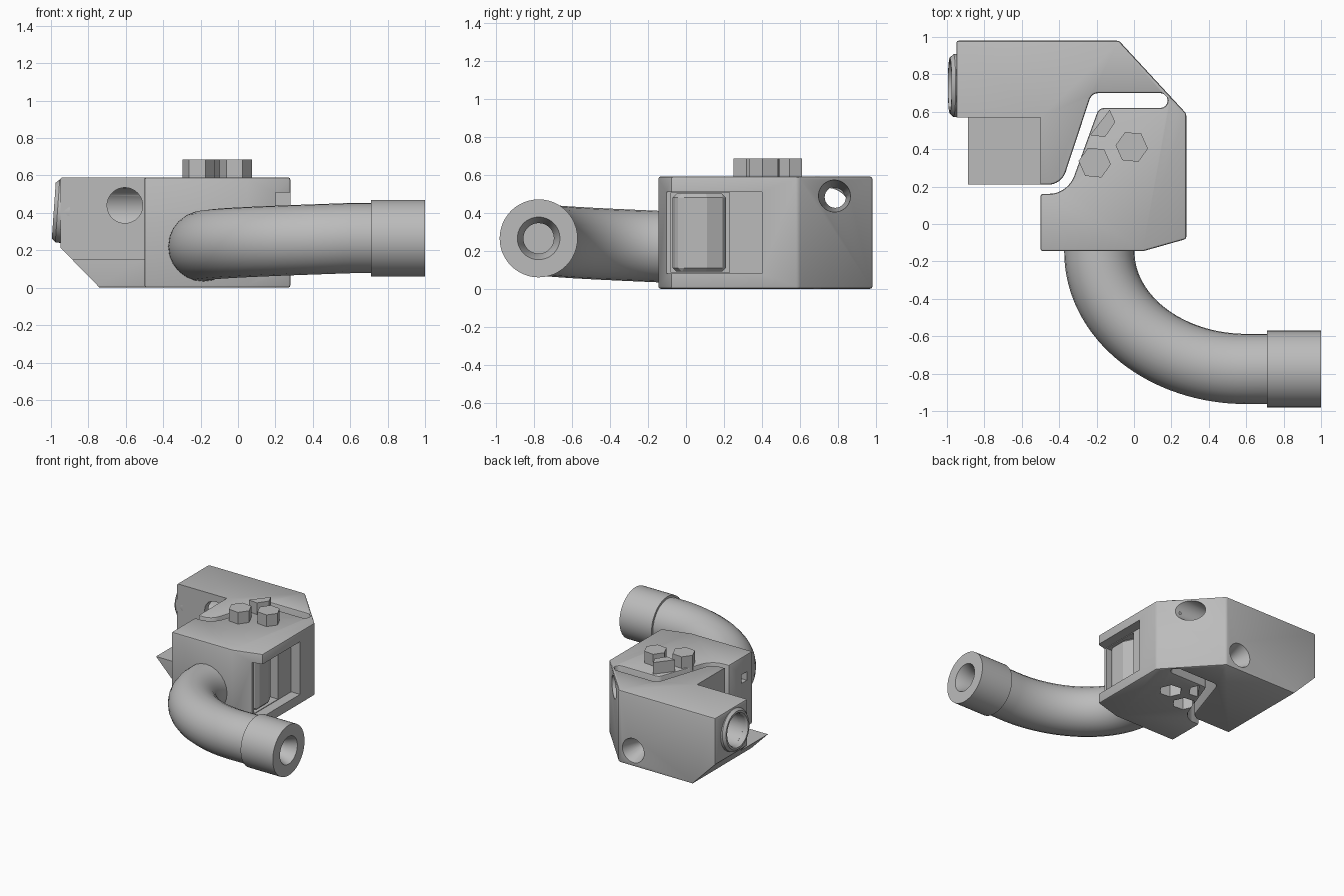
import bpy, bmesh, math
from mathutils import Vector, Matrix

if "Cube" in bpy.data.objects:
    bpy.data.objects.remove(bpy.data.objects["Cube"], do_unlink=True)

grey = bpy.data.materials.new("plain_grey")
grey.use_nodes = True
grey.diffuse_color = (0.5, 0.5, 0.5, 1)
grey.node_tree.nodes["Principled BSDF"].inputs["Base Color"].default_value = (0.5, 0.5, 0.5, 1)


def finish(name, bm):
    bmesh.ops.recalc_face_normals(bm, faces=bm.faces)
    mesh = bpy.data.meshes.new(name)
    bm.to_mesh(mesh)
    bm.free()
    mesh.materials.append(grey)
    ob = bpy.data.objects.new(name, mesh)
    bpy.context.collection.objects.link(ob)
    return ob


def activate(ob):
    bpy.ops.object.select_all(action='DESELECT')
    ob.select_set(True)
    bpy.context.view_layer.objects.active = ob


def smooth(ob):
    activate(ob)
    bpy.ops.object.shade_smooth_by_angle(angle=math.radians(30))


def prism(name, outline, z0, z1):
    bm = bmesh.new()
    face = bm.faces.new([bm.verts.new((x, y, z0)) for x, y in outline])
    top = bmesh.ops.extrude_face_region(bm, geom=[face])["geom"]
    bmesh.ops.translate(bm, verts=[v for v in top if isinstance(v, bmesh.types.BMVert)],
                        vec=(0, 0, z1 - z0))
    return finish(name, bm)


def box(name, lo, hi):
    return prism(name, [(lo[0], lo[1]), (hi[0], lo[1]), (hi[0], hi[1]), (lo[0], hi[1])], lo[2], hi[2])


def cone(name, a, b, ra, rb, sides=40):
    a, b = Vector(a), Vector(b)
    bm = bmesh.new()
    turn = (b - a).to_track_quat('Z', 'Y').to_matrix().to_4x4()
    bmesh.ops.create_cone(bm, cap_ends=True, segments=sides, radius1=ra, radius2=rb,
                          depth=(b - a).length, matrix=Matrix.Translation((a + b) / 2) @ turn)
    return finish(name, bm)


def lathe_x(name, profile, centre, tilt=0, sides=48):
    """Closed (x, radius) profile spun about the x axis."""
    bm = bmesh.new()
    rings = [[bm.verts.new((x, r * math.cos(t), r * math.sin(t))) for x, r in profile]
             for t in (2 * math.pi * i / sides for i in range(sides))]
    n = len(profile)
    for i in range(sides):
        p, q = rings[i], rings[(i + 1) % sides]
        for j in range(n):
            bm.faces.new((p[j], p[(j + 1) % n], q[(j + 1) % n], q[j]))
    bm.transform(Matrix.Translation(centre) @ Matrix.Rotation(tilt, 4, 'Y'))
    ob = finish(name, bm)
    smooth(ob)
    return ob


def cut(target, cutter):
    cutter.hide_render = True
    activate(target)
    mod = target.modifiers.new("cut", 'BOOLEAN')
    mod.operation, mod.solver, mod.object = 'DIFFERENCE', 'EXACT', cutter
    bpy.ops.object.modifier_apply(modifier=mod.name)
    bpy.data.objects.remove(cutter, do_unlink=True)


def arc(cx, cy, r, a0, a1, n=8):
    return [(cx + r * math.cos(math.radians(a0 + (a1 - a0) * i / n)),
             cy + r * math.sin(math.radians(a0 + (a1 - a0) * i / n))) for i in range(n + 1)]


# Clamp body: one outline with the flexing slot running in from the right
H = 0.59
outline = [(-0.95, 0.98), (-0.08, 0.98), (0.28, 0.59), (0.28, -0.08), (0.05, -0.145),
           (-0.5, -0.145), (-0.5, 0.16)]
outline += arc(-0.46, 0.31, 0.15, -80, -20)
outline += arc(-0.16, 0.58, 0.04, 160, 90, 4)
outline += arc(0.14, 0.66, 0.04, -90, 90)
outline += arc(-0.19, 0.65, 0.05, 90, 160, 4)
outline += arc(-0.46, 0.31, 0.1, -20, -90)
outline += [(-0.95, 0.21)]
body = prism("clamp_body", outline, 0, H)
bev = body.modifiers.new("edge_bevel", 'BEVEL')
bev.width, bev.segments, bev.angle_limit = 0.012, 2, math.radians(35)
activate(body)
bpy.ops.object.modifier_apply(modifier=bev.name)

# Clearance over the low plate, and the sloping underside
cut(body, box("plate_clearance", (-1.2, 0, 0.15), (-0.5, 0.57, 1)))
slope = prism("slope_cutter", [(-0.73, -0.01), (-1.2, -0.01), (-1.2, 0.47)], -1.2, 0)
slope.data.transform(Matrix.Rotation(math.pi / 2, 4, 'X'))
slope.data.update()
cut(body, slope)

# Side pocket, shallow frame then deep well
cut(body, box("frame_pocket", (0.2, -0.4, 0.08), (0.5, 0.4, 0.51)))
cut(body, box("deep_pocket", (0.02, -0.08, 0.085), (0.5, 0.23, 0.505)))
cut(body, box("small_window", (-0.6, -0.07, 0.38), (-0.42, 0.0, 0.45)))

# Round bores: inlet, angled-face outlet, front port and rear funnel
cut(body, cone("inlet_bore", (-1.1, 0.74, 0.41), (-0.4, 0.74, 0.41), 0.125, 0.125))
cut(body, cone("outlet_bore", (0.3, 0.785, 0.49), (-0.5, 0.785, 0.48), 0.095, 0.05))
cut(body, cone("front_port", (-0.605, 0.5, 0.44), (-0.605, 0.75, 0.44), 0.095, 0.095))
cut(body, cone("rear_funnel", (-0.21, 1.0, 0.13), (-0.21, 0.76, 0.13), 0.105, 0.02))

# Three hexagonal studs, with matching sockets underneath
hexes = [[(x + 0.087 * math.cos(i * math.pi / 3 + a), y + 0.087 * math.sin(i * math.pi / 3 + a))
          for i in range(6)] for x, y, a in ((-0.012, 0.412, -0.1), (-0.21, 0.328, -0.1))]
hexes.append([(-0.235, 0.475), (-0.155, 0.465), (-0.1, 0.545), (-0.13, 0.61)])
for i, shape in enumerate(hexes):
    if i < 2:
        cut(body, prism("socket", shape, -0.1, 0.2))
    else:
        cut(body, prism("socket", [(x * 0.94 - 0.002, y) for x, y in shape], -0.1, 0.2))
    prism("hex_stud_%d" % (i + 1), shape, H - 0.03, 0.685)
smooth(body)

# Captive nut standing in the pocket
nut = prism("captive_nut", [(0.03, -0.07), (0.15, -0.07), (0.2, -0.03), (0.2, 0.11),
                            (0.15, 0.21), (0.03, 0.21)], 0.09, 0.5)
nb = nut.modifiers.new("edge_bevel", 'BEVEL')
nb.width, nb.segments = 0.02, 1

# Inlet collar on the right wall
lathe_x("inlet_collar", [(0.06, 0.125), (-0.01, 0.125), (-0.025, 0.135), (-0.025, 0.15),
                         (-0.005, 0.168), (0.06, 0.172)], (-0.96, 0.74, 0.41), 0.07)

# Bent pipe swept along a quarter turn
curve = bpy.data.curves.new("bent_pipe", 'CURVE')
curve.dimensions, curve.bevel_depth, curve.bevel_resolution = '3D', 0.188, 10
curve.use_fill_caps = True
path = [(-0.185, -0.1, 0.22)]
for i in range(33):
    t = math.pi / 2 * i / 32
    path.append((0.6 - 0.785 * math.cos(t), -0.15 - 0.625 * math.sin(t), 0.222 + 0.043 * i / 32))
path.append((0.73, -0.775, 0.265))
spline = curve.splines.new('POLY')
spline.points.add(len(path) - 1)
for p, co in zip(spline.points, path):
    p.co = (*co, 1)
pipe = bpy.data.objects.new("bent_pipe", curve)
bpy.context.collection.objects.link(pipe)
activate(pipe)
bpy.ops.object.convert(target='MESH')
pipe = bpy.context.object
pipe.data.materials.clear()
pipe.data.materials.append(grey)
smooth(pipe)

# Hollow end sleeve
lathe_x("end_sleeve", [(0.71, 0.08), (0.92, 0.08), (1.0, 0.112), (1.0, 0.205), (0.71, 0.205)],
        (0, -0.775, 0.265))
